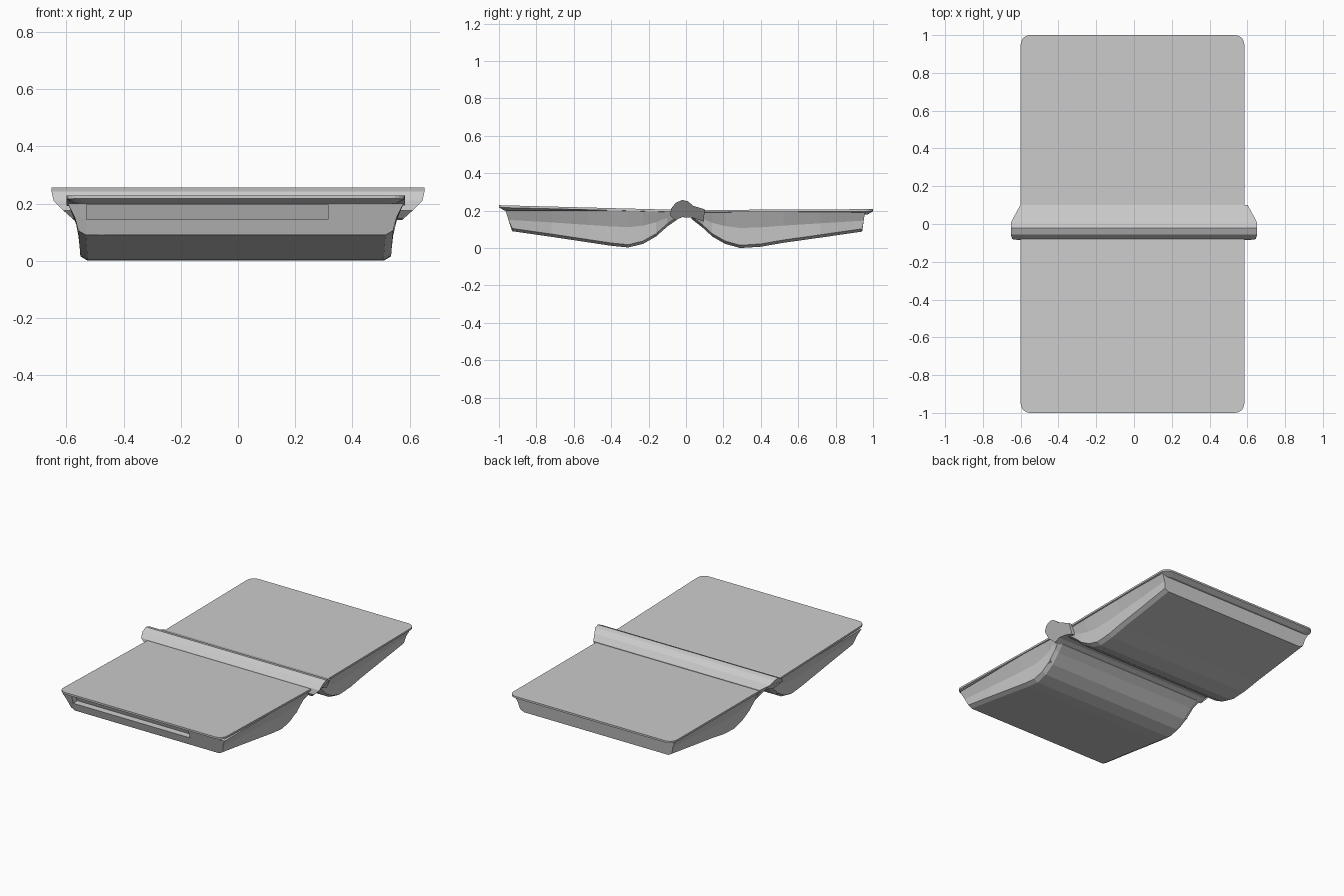
import bpy, bmesh, math

if "Cube" in bpy.data.objects:
    bpy.data.objects.remove(bpy.data.objects["Cube"])

CX = -0.008  # the shells sit slightly left of the spine


def make(name, verts, faces):
    bm = bmesh.new()
    vs = [bm.verts.new(v) for v in verts]
    for f in faces:
        bm.faces.new([vs[i] for i in f])
    bmesh.ops.recalc_face_normals(bm, faces=bm.faces)
    me = bpy.data.meshes.new(name)
    bm.to_mesh(me)
    bm.free()
    ob = bpy.data.objects.new(name, me)
    bpy.context.collection.objects.link(ob)
    return ob


def loft(name, rings):
    n = len(rings[0])
    verts = [v for r in rings for v in r]
    faces = [(a * n + i, a * n + (i + 1) % n, (a + 1) * n + (i + 1) % n, (a + 1) * n + i)
             for a in range(len(rings) - 1) for i in range(n)]
    faces.append(tuple(range(n)))
    faces.append(tuple((len(rings) - 1) * n + i for i in range(n)))
    return make(name, verts, faces)


def half_width(z):
    if z > 0.13:
        return 0.552 + (z - 0.13) * 0.5
    return 0.542 + max(z, 0) * 0.077


# Hull of each shell: stations of (y at rim, y at keel, keel z)
def hull(name, stations, rim_z):
    rings = []
    for yt, yb, zb in stations:
        zm = max(zb + 0.012, 0.45 * zb + 0.55 * rim_z)
        ym = 0.45 * yb + 0.55 * yt
        edge = 0.025
        half = [(half_width(rim_z), yt, rim_z), (half_width(zm), ym, zm),
                (half_width(zb + 0.015), yb, zb + 0.015), (half_width(zb) - edge, yb, zb)]
        left = [(CX - x, y, z) for x, y, z in half]
        right = [(CX + x, y, z) for x, y, z in reversed(half)]
        rings.append(left + right)
    return loft(name, rings)


front = hull("front_shell", [(-0.965, -0.93, 0.09), (-0.72, -0.72, 0.06), (-0.52, -0.52, 0.03),
                             (-0.40, -0.40, 0.012), (-0.31, -0.31, 0.003), (-0.23, -0.23, 0.022),
                             (-0.16, -0.16, 0.062), (-0.10, -0.10, 0.115), (-0.05, -0.05, 0.15)], 0.2)
hull("back_shell", [(0.957, 0.942, 0.088), (0.72, 0.72, 0.056), (0.52, 0.52, 0.028),
                    (0.40, 0.40, 0.007), (0.29, 0.29, 0.0), (0.21, 0.21, 0.022),
                    (0.14, 0.14, 0.062), (0.09, 0.09, 0.108), (0.03, 0.03, 0.155)], 0.195)


# Flat deck plates with rounded outer corners and undercut rims
def deck(name, side, tip_z):
    r, w = 0.05, 0.592
    out = [(-w, 0.02)]
    for cx, a0 in ((-w + r, 180), (w - r, 90)):
        for k in range(6):
            a = math.radians(a0 - k * 18)
            out.append((cx + r * math.cos(a), 1 - r + r * math.sin(a)))
    out.append((w, 0.02))
    rings = []
    for drop, shrink in ((0.0, 0.0), (0.012, 0.0), (0.032, 0.03)):
        ring = []
        for x, y in out:
            z = 0.203 + (tip_z - 0.203) * max(0, y)
            d = drop if drop < 0.02 else 0.015 + 0.02 * max(0, (y - 0.3))
            ring.append((CX + x * (1 - shrink / w), side * (y - (shrink if y > 0.5 else 0)), z - d))
        rings.append(ring)
    return loft(name, rings)


deck("front_deck", -1, 0.229)
deck("back_deck", 1, 0.208)

# Long shallow recess under the front rim
x0, x1 = -0.57, 0.315
cutter = loft("recess_cutter", [[(x, -1.02, 0.142), (x, -0.905, 0.145), (x, -0.925, 0.197), (x, -1.02, 0.197)]
                                for x in (x0 + 0.04, x1)])
cutter.hide_render = True
cutter.hide_viewport = True
mod = front.modifiers.new("recess", "BOOLEAN")
mod.operation = "DIFFERENCE"
mod.solver = "EXACT"
mod.object = cutter

# Raised hinge spine: (y, z, half length) with ends flaring at the top
profile = [(-0.085, 0.175, 0.61), (-0.08, 0.21, 0.645), (-0.055, 0.242, 0.652), (-0.02, 0.257, 0.652),
           (0.01, 0.25, 0.65), (0.04, 0.225, 0.635), (0.10, 0.207, 0.602), (0.095, 0.142, 0.575),
           (0.035, 0.162, 0.575), (-0.02, 0.165, 0.58), (-0.06, 0.148, 0.58)]
loft("hinge_spine", [[(s * h, y, z) for y, z, h in profile] for s in (-1, 1)])

# Small ledge along the inner underside of the front shell
loft("inner_ledge", [[(CX + s * 0.546, y, z) for y, z in
                      ((-0.155, 0.072), (-0.225, 0.052), (-0.225, 0.09), (-0.14, 0.10))] for s in (-1, 1)])
